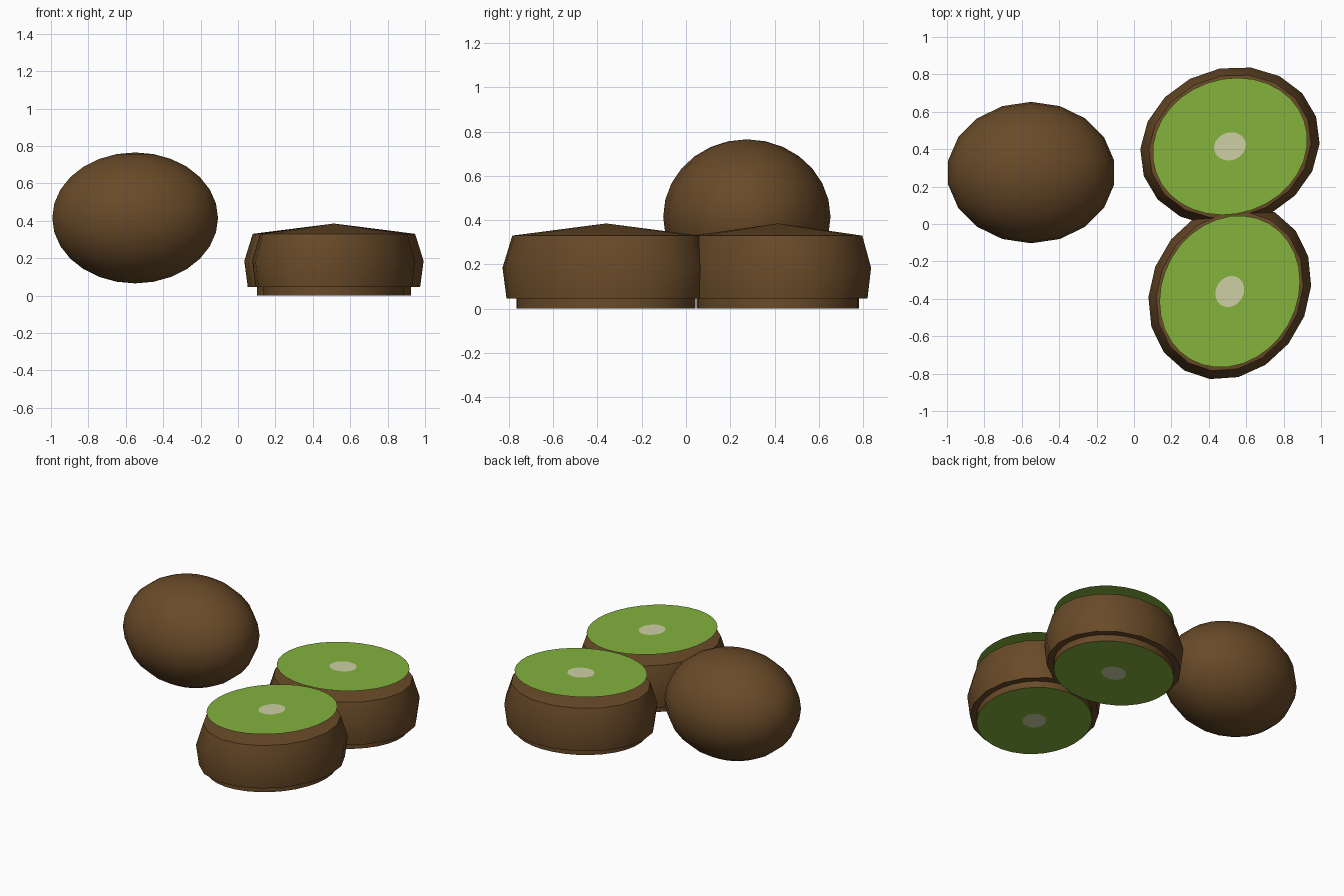
import bpy, bmesh, math

if "Cube" in bpy.data.objects:
    bpy.data.objects.remove(bpy.data.objects["Cube"])


def material(name, rgb):
    m = bpy.data.materials.new(name)
    m.diffuse_color = (*rgb, 1)
    m.use_nodes = True
    m.node_tree.nodes["Principled BSDF"].inputs["Base Color"].default_value = m.diffuse_color
    return m


SKIN = material("brown skin", (0.141, 0.069, 0.021))
FLESH = material("green flesh", (0.23, 0.445, 0.045))
CORE = material("pale core", (0.61, 0.63, 0.376))

A, B = 0.42, 0.36  # half axes of the cut face


def revolve(name, profile, n, loc, angle, mats, flip=False):
    """Spin (radius factor, z) points into an elliptical shell; radius 0 makes a tip.
    The second material goes on faces around the tip."""
    bm = bmesh.new()
    rings = []
    for r, z in profile:
        if r == 0:
            rings.append([bm.verts.new((0, 0, z))] * n)
        else:
            rings.append([bm.verts.new((r * A * math.cos(2 * math.pi * i / n),
                                        r * B * math.sin(2 * math.pi * i / n), z))
                          for i in range(n)])
    for k, (upper, lower) in enumerate(zip(rings, rings[1:])):
        for i in range(n):
            j = (i + 1) % n
            quad = [upper[i], lower[i], lower[j], upper[j]]
            if profile[k][0] == 0:
                quad.pop()
            face = bm.faces.new(quad)
            if len(mats) > 1 and profile[k][0] == 0:
                face.material_index = 1
    if flip:
        bmesh.ops.reverse_faces(bm, faces=bm.faces[:])
    mesh = bpy.data.meshes.new(name)
    bm.to_mesh(mesh)
    bm.free()
    for m in mats:
        mesh.materials.append(m)
    ob = bpy.data.objects.new(name, mesh)
    ob.location = (*loc, 0)
    ob.rotation_euler.z = math.radians(angle)
    bpy.context.collection.objects.link(ob)
    smooth(ob, 40)
    return ob


def smooth(ob, degrees):
    bpy.ops.object.select_all(action='DESELECT')
    ob.select_set(True)
    bpy.context.view_layer.objects.active = ob
    bpy.ops.object.shade_smooth_by_angle(angle=math.radians(degrees))


# whole fruit
bpy.ops.mesh.primitive_uv_sphere_add(segments=18, ring_count=14, radius=1,
                                     location=(-0.55, 0.275, 0.415))
whole = bpy.context.object
whole.name = "whole_fruit"
whole.scale = (0.45, 0.378, 0.35)
whole.data.materials.append(SKIN)
smooth(whole, 60)

# two cut halves
for side, loc, angle in (("back", (0.513, 0.415), 19), ("front", (0.512, -0.361), 60)):
    # bulging skin with a shallow cone on top and a step underneath
    revolve(side + "_half_skin",
            [(0, 0.385), (1.05, 0.33), (1.16, 0.185), (1.115, 0.045), (0.98, 0.045)],
            18, loc, angle, [SKIN])
    # narrow foot below the skin
    revolve(side + "_half_foot", [(1, 0.05), (1, 0)], 32, loc, angle, [SKIN])
    # cut faces, top and bottom, with the core in the middle
    for end, z in (("top", 0.40), ("bottom", 0.0)):
        revolve(f"{side}_half_{end}_face", [(0, z), (0.205, z), (1, z)],
                32, loc, angle, [FLESH, CORE], flip=(end == "bottom"))
